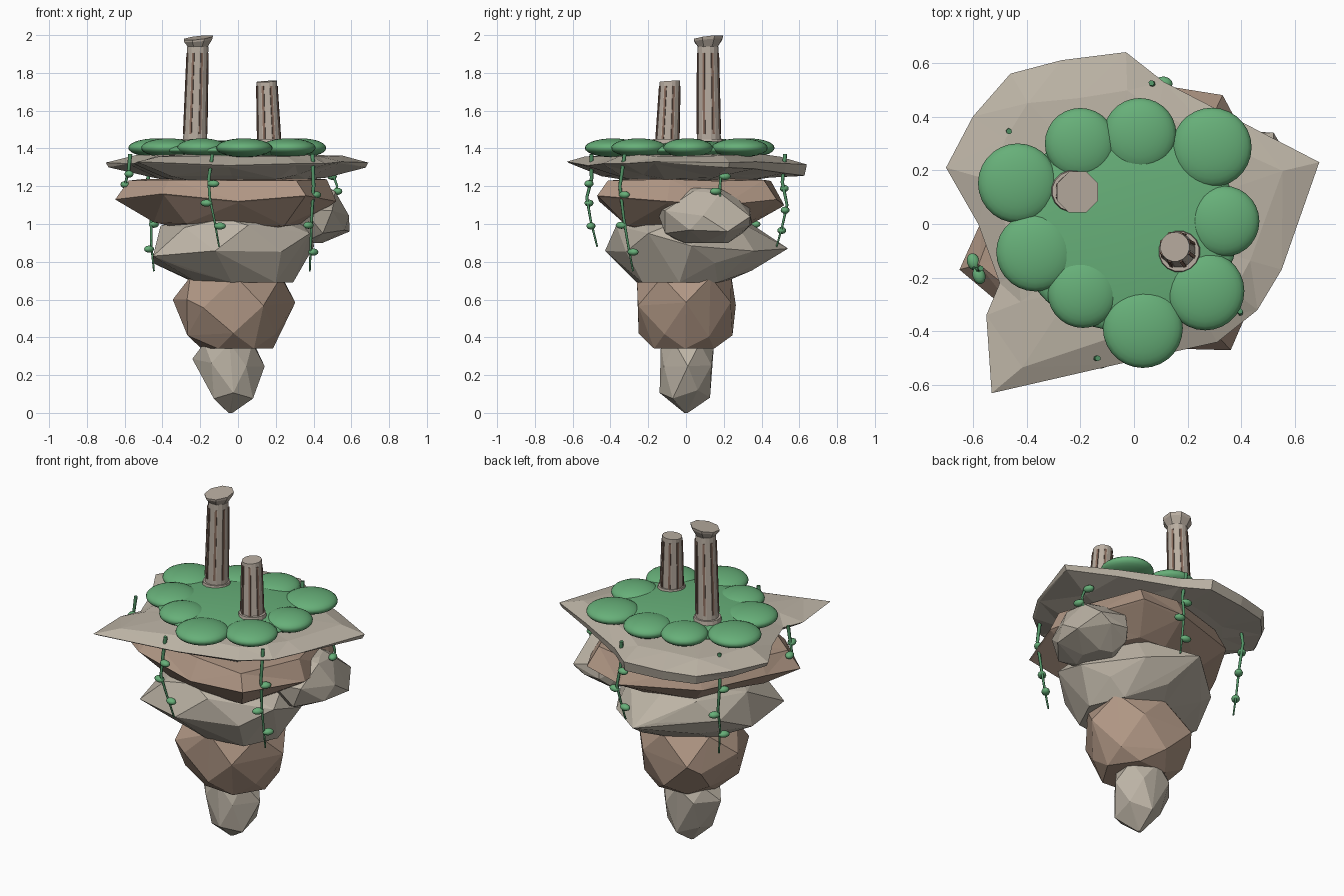
import bpy, bmesh, math, random
from mathutils import Vector, Matrix

random.seed(4)
cube = bpy.data.objects.get("Cube")
if cube:
    bpy.data.objects.remove(cube)


def material(name, rgb):
    m = bpy.data.materials.new(name)
    m.use_nodes = True
    m.diffuse_color = (*rgb, 1)
    m.node_tree.nodes["Principled BSDF"].inputs["Base Color"].default_value = (*rgb, 1)
    return m


GREY = material("grey rock", (.5, .45, .375))
BROWN = material("brown rock", (.43, .305, .23))
GRASS = material("grass green", (.135, .43, .19))
VINE = material("vine green", (.085, .3, .135))
STONE = material("column stone", (.49, .425, .36))
GROOVE = material("dark groove", (.25, .15, .11))


def finish(name, bm, mat, smooth=False):
    bmesh.ops.recalc_face_normals(bm, faces=bm.faces)
    mesh = bpy.data.meshes.new(name)
    bm.to_mesh(mesh)
    bm.free()
    mesh.materials.append(mat)
    for p in mesh.polygons:
        p.use_smooth = smooth
    ob = bpy.data.objects.new(name, mesh)
    bpy.context.collection.objects.link(ob)
    return ob


def loft(bm, rings):
    """Skin a stack of equal rings and close both ends."""
    rows = [[bm.verts.new(p) for p in r] for r in rings]
    n = len(rows[0])
    for a, b in zip(rows, rows[1:]):
        for i in range(n):
            j = (i + 1) % n
            bm.faces.new((a[i], a[j], b[j], b[i]))
    bm.faces.new(rows[0])
    bm.faces.new(rows[-1])


def slab(name, mat, rim, z_bottom, z_top, low, high, back_drop):
    """Flat rock: an irregular rim, thicker at the back, between a smaller top and bottom."""
    def scaled(s, z, wobble):
        return [(x * s * random.uniform(.93, 1.05), y * s * random.uniform(.93, 1.05),
                 z + random.uniform(-wobble, wobble)) for x, y, h in rim]
    under = [(x * .98, y * .98, h - .008 - back_drop * max(0, y)) for x, y, h in rim]
    bm = bmesh.new()
    loft(bm, [scaled(low * .6, z_bottom, .004), scaled(low, z_bottom + .03, .012), under, rim,
              scaled(high, z_top - .008, .006), scaled(high * .5, z_top, .002)])
    bmesh.ops.triangulate(bm, faces=bm.faces)
    finish(name, bm, mat)


def boulder(name, mat, levels, sides=7, spurs=()):
    """Faceted rock: hull of rough rings given as z, x range and y range."""
    bm = bmesh.new()
    for k, (z, x0, x1, y0, y1) in enumerate(levels):
        for i in range(sides):
            a = math.tau * (i + .5 * (k % 2)) / sides
            r = random.uniform(.96, 1.1)
            bm.verts.new(((x0 + x1) / 2 + (x1 - x0) / 2 * r * math.cos(a),
                          (y0 + y1) / 2 + (y1 - y0) / 2 * r * math.sin(a),
                          max(0, z + random.uniform(-.025, .025) * (0 < k < len(levels) - 1))))
    for p in spurs:
        bm.verts.new(p)
    hull = bmesh.ops.convex_hull(bm, input=bm.verts)
    bmesh.ops.delete(bm, geom=hull["geom_interior"], context="VERTS")
    finish(name, bm, mat)


# Floating rock stack, top to bottom
slab("top_slab", GREY,
     [(-.7, .21, 1.325), (-.6, .4, 1.32), (-.46, .56, 1.31), (-.27, .61, 1.31), (-.03, .64, 1.315),
      (.11, .53, 1.32), (.42, .37, 1.33), (.69, .23, 1.325), (.55, -.17, 1.33), (.46, -.32, 1.32),
      (.31, -.44, 1.32), (-.05, -.52, 1.31), (-.53, -.63, 1.33), (-.55, -.34, 1.32), (-.5, -.22, 1.32),
      (-.58, 0, 1.32)], 1.22, 1.37, .68, .82, .08)
slab("upper_brown_slab", BROWN,
     [(-.65, -.17, 1.13), (-.56, .03, 1.14), (-.36, .36, 1.12), (.08, .52, 1.1), (.33, .48, 1.13),
      (.48, .2, 1.1), (.52, -.1, 1.12), (.36, -.47, 1.15), (0, -.46, 1.12), (-.4, -.38, 1.16)],
     .97, 1.24, .67, .88, 0)
boulder("middle_grey_rock", GREY, [
    (.69, -.24, .29, -.27, .2), (.77, -.41, .33, -.33, .34),
    (.87, -.42, .37, -.4, .46), (.97, -.41, .34, -.36, .36), (1.03, -.3, .3, -.3, .3)],
    spurs=[(-.45, -.3, .83), (-.02, .54, .87), (.38, -.2, .95)])
boulder("lower_brown_rock", BROWN, [
    (.34, -.2, .17, -.18, .17), (.4, -.28, .23, -.23, .24),
    (.58, -.33, .28, -.28, .28), (.72, -.27, .25, -.24, .24)], 6,
    spurs=[(-.27, -.22, .6), (-.24, .2, .52)])
boulder("bottom_grey_rock", GREY, [
    (0, -.05, -.03, -.01, .01), (.1, -.14, .09, -.13, .12), (.27, -.23, .13, -.13, .15),
    (.37, -.19, .1, -.13, .14)], 6)
boulder("side_boulder", GREY, [
    (.9, .28, .44, -.03, .22), (.97, .24, .58, -.11, .35), (1.06, .2, .57, -.17, .35),
    (1.15, .24, .53, -.06, .28), (1.19, .34, .48, 0, .18)],
    spurs=[(.59, .22, .96), (.52, .34, 1.04), (.34, .35, 1)])


# Rounded green parts
def blob(name, mat, centre, size, turn=0, detail=28):
    bm = bmesh.new()
    m = (Matrix.Translation(centre) @ Matrix.Rotation(turn, 4, "Z")
         @ Matrix.Diagonal((*size, 1)))
    bmesh.ops.create_uvsphere(bm, u_segments=detail, v_segments=detail // 2, radius=1, matrix=m)
    finish(name, bm, mat, True)


blob("grass_mat", GRASS, (-.03, -.01, 1.392), (.42, .39, .05), detail=40)
for x, y, r in [(-.433, .152, .148), (-.2, .3, .132), (.022, .333, .136), (.29, .285, .148),
                (.335, .01, .132), (.265, -.25, .146), (.033, -.387, .149),
                (-.19, -.255, .132), (-.367, -.105, .146)]:
    blob("grass_mound", GRASS, (x, y, 1.403), (r, r, .05))


# Ruined fluted columns
def disc(centre, r, sides, slope=0):
    c = Vector(centre)
    return [c + Vector((r * math.cos(a), r * math.sin(a), slope * (math.cos(a) + math.sin(a))))
            for a in (math.tau * (i + .5) / sides for i in range(sides))]


def column(name, base, top, r0, r1, slope, cap):
    base, top = Vector(base), Vector(top)
    bm = bmesh.new()
    loft(bm, [disc(base, r0, 16), disc(top, r1, 16, slope)])
    finish(name + "_shaft", bm, STONE)
    bm = bmesh.new()
    foot = Vector((base.x, base.y, 1.425))
    loft(bm, [disc(foot, r0 + .013, 16), disc(foot + Vector((0, 0, .024)), r0 + .009, 16)])
    finish(name + "_foot", bm, STONE)
    # Dark strips set around the shaft
    bm = bmesh.new()
    for i in range(8):
        a = math.tau * (i + .5) / 8
        out = Vector((math.cos(a), math.sin(a), 0))
        side = Vector((-out.y, out.x, 0)) * .006
        rings = []
        for t in (.2, .94):
            p = base.lerp(top, t)
            r = r0 + (r1 - r0) * t
            inner, outer = p + out * r * .93, p + out * (r * .981 + .005)
            rings.append([inner - side, outer - side, outer + side, inner + side])
        loft(bm, rings)
    finish(name + "_grooves", bm, GROOVE)
    if cap:
        bm = bmesh.new()
        up = Vector((.003, .003, .046))
        loft(bm, [disc(top - Vector((0, 0, .005)), r1 * .95, 8),
                  disc(top + up * .7, .08, 8, .007), disc(top + up, .083, 8, .01)])
        finish(name + "_cap", bm, STONE)


column("tall_column", (-.23, .122, 1.36), (-.213, .116, 1.94), .066, .057, 0, True)
column("short_column", (.168, -.102, 1.36), (.152, -.085, 1.755), .066, .055, .003, False)


# Hanging vines with leaves to either side
def vine(points, leaves):
    curve = bpy.data.curves.new("vine_stem", "CURVE")
    curve.dimensions = "3D"
    curve.bevel_depth = .011
    curve.bevel_resolution = 1
    curve.use_fill_caps = True
    line = curve.splines.new("POLY")
    line.points.add(len(points) - 1)
    for i, p in enumerate(points):
        line.points[i].co = (*p, 1)
        line.points[i].radius = 1 - .55 * i / (len(points) - 1)
    curve.materials.append(VINE)
    bpy.context.collection.objects.link(bpy.data.objects.new("vine_stem", curve))
    path = [Vector(p) for p in points]
    for k in range(leaves):
        f = (k + 1.3) / (leaves + 1.1) * (len(path) - 1)
        i = int(f)
        p = path[i].lerp(path[i + 1], f - i)
        a = math.atan2(p.y, p.x) + math.pi / 2
        aside = Vector((math.cos(a), math.sin(a), 0)) * (-1) ** k
        blob("vine_leaf", GRASS, p + aside * .024, (.033, .024, .019), a, 12)


vine([(-.135, -.5, 1.37), (-.155, -.5, 1.24), (-.15, -.525, 1.14), (-.125, -.505, 1.02), (-.1, -.47, .88)], 3)
vine([(.395, -.325, 1.37), (.4, -.35, 1.2), (.39, -.33, 1.03), (.385, -.305, .88), (.38, -.28, .75)], 3)
vine([(.49, .185, 1.36), (.5, .185, 1.27), (.525, .18, 1.2), (.5, .18, 1.08)], 2)
vine([(.065, .525, 1.37), (.08, .51, 1.22), (.09, .535, 1.1), (.08, .51, .99), (.07, .48, .88)], 3)
vine([(-.465, .345, 1.37), (-.48, .36, 1.2), (-.46, .35, 1.03), (-.46, .33, .9), (-.445, .32, .75)], 3)
vine([(-.57, -.165, 1.37), (-.58, -.17, 1.28), (-.595, -.165, 1.22), (-.58, -.16, 1.17)], 2)
